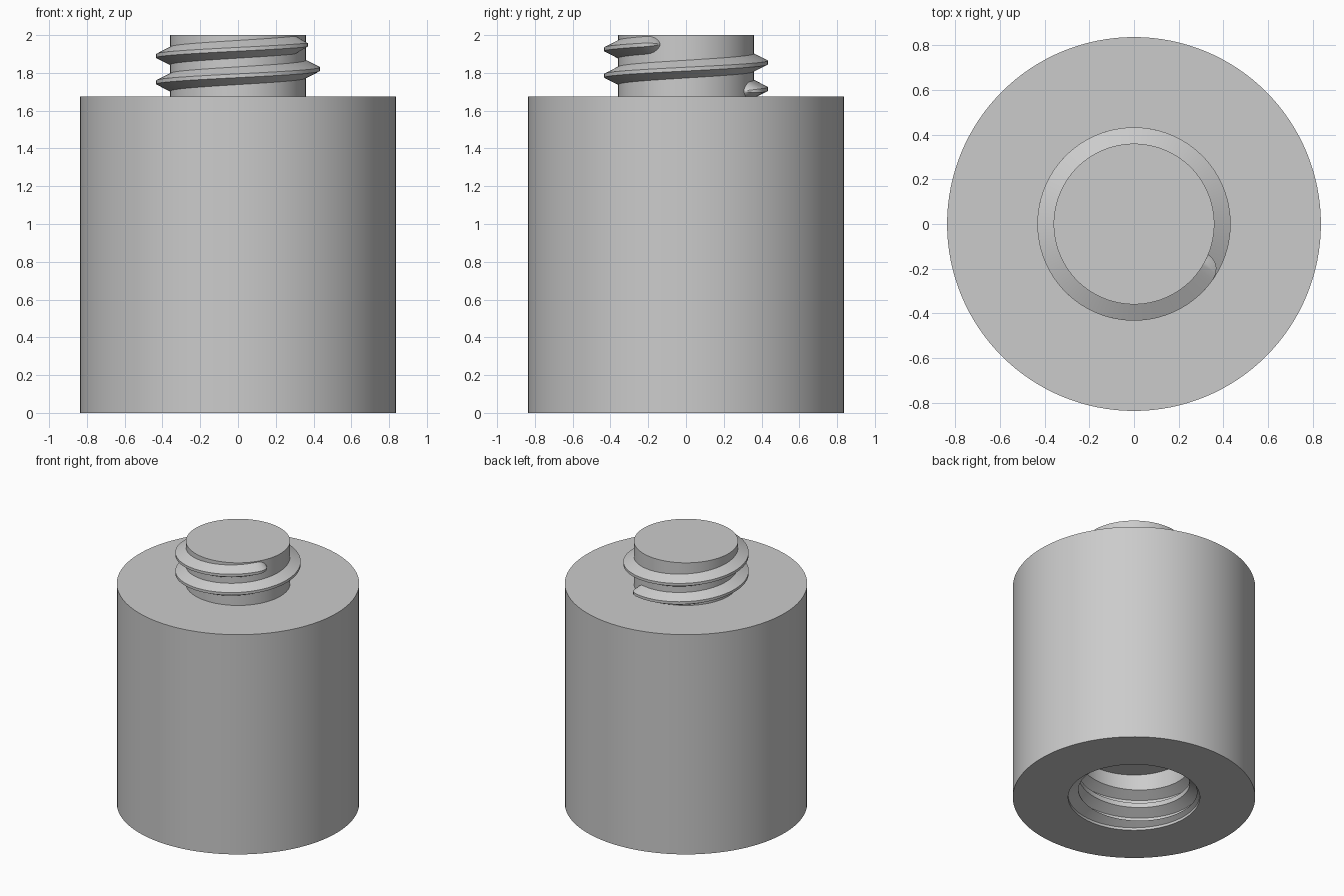
import bpy
import bmesh
from math import radians, cos, sin, sqrt, pi

cube = bpy.data.objects.get("Cube")
if cube:
    bpy.data.objects.remove(cube, do_unlink=True)

grey = bpy.data.materials.new("plain grey")
grey.use_nodes = True
colour = (0.6, 0.6, 0.6, 1)
grey.diffuse_color = colour
grey.node_tree.nodes["Principled BSDF"].inputs["Base Color"].default_value = colour

PITCH = 0.14


def make_object(name, bm):
    bmesh.ops.recalc_face_normals(bm, faces=bm.faces)
    mesh = bpy.data.meshes.new(name)
    bm.to_mesh(mesh)
    bm.free()
    mesh.materials.append(grey)
    obj = bpy.data.objects.new(name, mesh)
    bpy.context.collection.objects.link(obj)
    return obj


def activate(obj):
    bpy.ops.object.select_all(action='DESELECT')
    obj.select_set(True)
    bpy.context.view_layer.objects.active = obj


def revolve(name, profile, steps=128):
    """Turn an (r, z) profile around the z axis."""
    bm = bmesh.new()
    verts = [bm.verts.new((r, 0, z)) for r, z in profile]
    edges = [bm.edges.new(pair) for pair in zip(verts, verts[1:])]
    bmesh.ops.spin(bm, geom=verts + edges, cent=(0, 0, 0), axis=(0, 0, 1),
                   angle=2 * pi, steps=steps, use_merge=False)
    bmesh.ops.remove_doubles(bm, verts=bm.verts, dist=1e-4)
    return make_object(name, bm)


def helix(name, root, crest, half, start, end, z_at_left, fade=13):
    """Sweep a thread section up a right-handed helix with rounded ends."""
    inner = root - 0.02
    section = [(inner, -half), (root, -half), (crest, -0.01),
               (crest, 0.01), (root, half), (inner, half)]
    ramp = [fade * t for t in (0, 0.04, 0.12, 0.25, 0.45, 0.7)]
    count = round((end - start - 2 * fade) / 3)
    middle = [start + fade + (end - start - 2 * fade) * i / count
              for i in range(count + 1)]
    angles = [start + a for a in ramp] + middle + [end - a for a in reversed(ramp)]
    bm = bmesh.new()
    rings = []
    for a in angles:
        t = min(1, (a - start) / fade, (end - a) / fade)
        k = max(0.05, sqrt(max(0, 1 - (1 - t) ** 2)))
        z = z_at_left + PITCH * (a - 180) / 360
        c, s = cos(radians(a)), sin(radians(a))
        ring = []
        for r, dz in section:
            radius = inner + (r - inner) * k
            ring.append(bm.verts.new((radius * c, radius * s, z + dz * k)))
        rings.append(ring)
    n = len(section)
    for lower, upper in zip(rings, rings[1:]):
        for i in range(n):
            j = (i + 1) % n
            bm.faces.new((lower[i], lower[j], upper[j], upper[i]))
    bm.faces.new(rings[0])
    bm.faces.new(rings[-1])
    return make_object(name, bm)


# Solid body with its top stud and the blind, flared hole in the base
body = revolve("body", [
    (0, 0.40), (0.384, 0.40), (0.384, 0.06), (0.455, 0.02), (0.455, 0),
    (0.8375, 0), (0.8375, 1.675), (0.36, 1.675), (0.36, 2), (0, 2)])

# Internal thread cut into the hole
cutter = helix("groove_cutter", 0.384, 0.457, 0.052, 61, 850, 0.07)
cutter.hide_render = True
cut = body.modifiers.new("groove", 'BOOLEAN')
cut.operation = 'DIFFERENCE'
cut.solver = 'EXACT'
cut.object = cutter
activate(body)
bpy.ops.object.modifier_apply(modifier=cut.name)
bpy.data.objects.remove(cutter, do_unlink=True)

# External thread on the stud
thread = helix("stud_thread", 0.36, 0.433, 0.047, 58, 698, 1.75)

for obj in (body, thread):
    activate(obj)
    bpy.ops.object.shade_smooth_by_angle(angle=radians(25))
